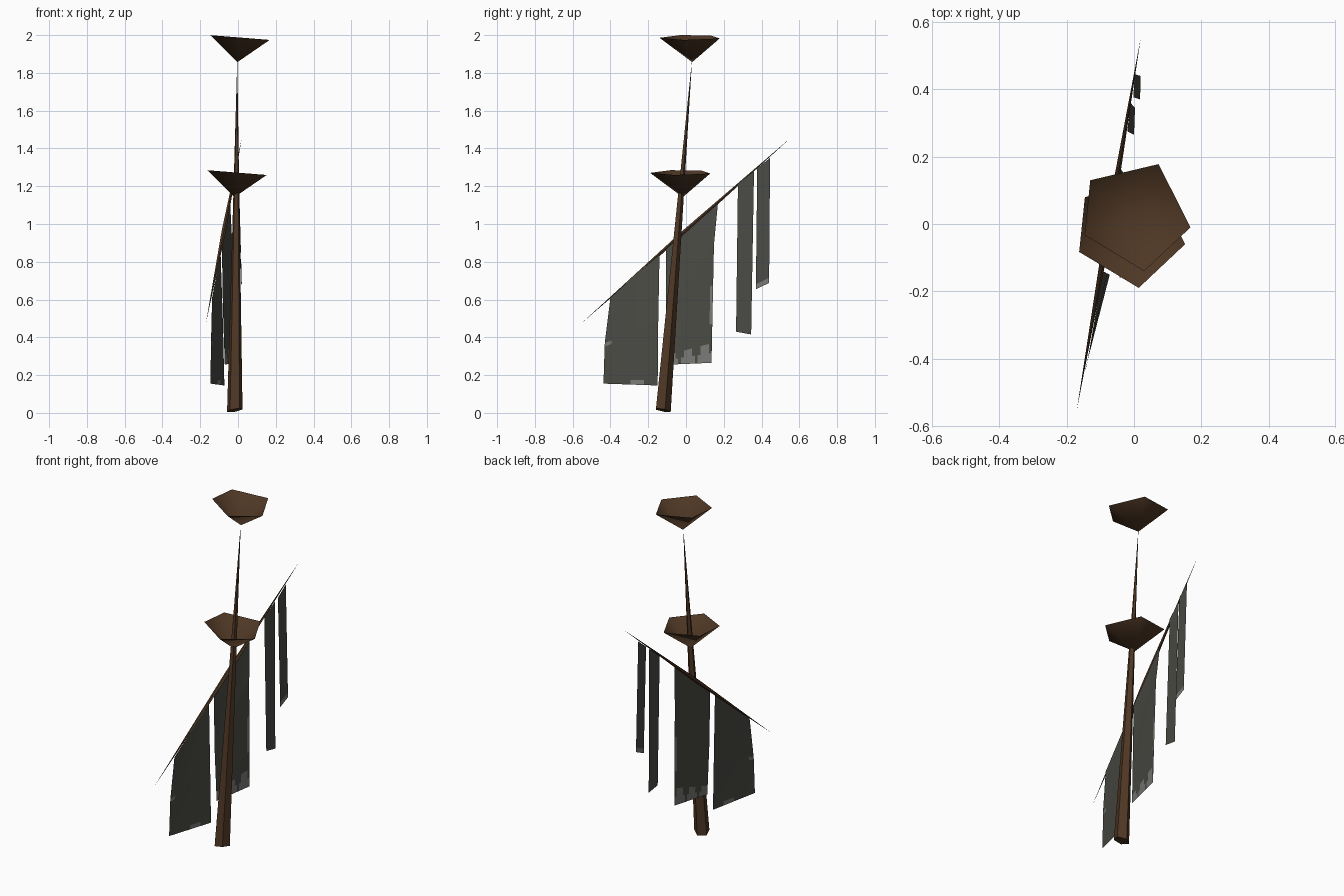
import bpy, bmesh, math
from mathutils import Vector

if "Cube" in bpy.data.objects:
    bpy.data.objects.remove(bpy.data.objects["Cube"])


def material(name, rgb):
    m = bpy.data.materials.new(name)
    m.diffuse_color = (*rgb, 1)
    m.use_nodes = True
    m.node_tree.nodes["Principled BSDF"].inputs["Base Color"].default_value = m.diffuse_color
    return m


WOOD = material("dark_wood", (0.078, 0.039, 0.018))
CLOTH = material("grey_cloth", (0.068, 0.070, 0.058))
WORN = material("worn_cloth", (0.19, 0.19, 0.18))


def make(name, verts, faces, mats, smooth=False, recalc=True):
    bm = bmesh.new()
    vs = [bm.verts.new(v) for v in verts]
    for f in faces:
        bm.faces.new([vs[i] for i in f]).smooth = smooth
    if recalc:
        bmesh.ops.recalc_face_normals(bm, faces=bm.faces)
    me = bpy.data.meshes.new(name)
    bm.to_mesh(me)
    bm.free()
    for m in mats:
        me.materials.append(m)
    ob = bpy.data.objects.new(name, me)
    bpy.context.collection.objects.link(ob)
    return ob


def spike(ring, tip):
    """Faces joining a ring of n points to a tip vertex index."""
    n = len(ring)
    return [(ring[i], ring[(i + 1) % n], tip) for i in range(n)]


# Mast: leaning five-sided spike with a slanted foot
cx, cy, r = -0.017, -0.124, 0.043
foot = []
for k in range(5):
    a = math.radians(-126 + 72 * k)
    dx, dy = r * math.cos(a), r * math.sin(a)
    foot.append((cx + dx, cy + dy, 0.014 + 0.17 * dx - 0.2 * dy))
make("mast", foot + [(-0.004, 0.032, 1.87)],
     spike(range(5), 5) + [(4, 3, 2, 1, 0)], [WOOD])

# Lookout baskets: open five-sided funnels with a tilted rim
rim = [(-0.13, 0.13), (0.073, 0.178), (0.168, -0.01), (0.03, -0.14), (-0.147, -0.033)]
for name, off in (("upper_basket", Vector((0, 0, 0))),
                  ("lower_basket", Vector((-0.016, -0.05, -0.715)))):
    pts = [Vector((x, y, 1.988 - 0.08 * x)) + off for x, y in rim]
    pts.append(Vector((-0.003, 0.033, 1.857)) + off)
    # winding runs clockwise from above, so the outside faces outward
    make(name, pts, spike(range(5), 5), [WOOD], smooth=True, recalc=False)

# Yard: slanted spar tapering to a point at both ends
a, b = Vector((-0.17, -0.553, 0.475)), Vector((0.02, 0.553, 1.455))
axis = (b - a).normalized()
side = axis.cross(Vector((0, 0, 1))).normalized()
up = side.cross(axis)
mid = (a + b) / 2
ring = [mid + 0.012 * (side * math.cos(t) + up * math.sin(t))
        for t in (2 * math.pi * k / 5 for k in range(5))]
make("yard", ring + [a, b], spike(range(5), 5) + spike(range(5), 6), [WOOD])


# Sails: sheets spanned between a left and a right edge line
def along(edge, t):
    s = t * (len(edge) - 1)
    i = min(int(s), len(edge) - 2)
    return Vector(edge[i]).lerp(Vector(edge[i + 1]), s - i)


def sail(name, left, right, worn, nu=16, nv=24):
    verts = [along(left, j / nv).lerp(along(right, j / nv), i / nu)
             for j in range(nv + 1) for i in range(nu + 1)]
    w = nu + 1
    faces = [(j * w + i, j * w + i + 1, (j + 1) * w + i + 1, (j + 1) * w + i)
             for j in range(nv) for i in range(nu)]
    ob = make(name, verts, faces, [CLOTH, WORN], recalc=False)
    # frayed patches by position across (u) and down (v) the cloth
    for k, p in enumerate(ob.data.polygons):
        u, v = (k % nu + 0.5) / nu, (k // nu + 0.5) / nv
        p.material_index = int(worn(u, v))


sail("front_sail",
     [(-0.137, -0.40, 0.61), (-0.143, -0.43, 0.37), (-0.146, -0.437, 0.155)],
     [(-0.092, -0.14, 0.845), (-0.08, -0.147, 0.48), (-0.072, -0.15, 0.145)],
     lambda u, v: (u < 0.1 and 0.5 < v < 0.56) or (0.5 < u < 0.72 and v > 0.97))
sail("main_sail",
     [(-0.085, -0.105, 0.868), (-0.08, -0.105, 0.56), (-0.07, -0.10, 0.255)],
     [(-0.042, 0.17, 1.12), (-0.03, 0.148, 0.89), (-0.02, 0.135, 0.265)],
     lambda u, v: v > 0.945 - 0.04 * math.sin(u * 17) or (u > 0.94 and 0.68 < v < 0.85))
sail("narrow_sail",
     [(-0.02, 0.275, 1.215), (0.0, 0.265, 0.43)],
     [(-0.01, 0.36, 1.277), (0.003, 0.345, 0.415)],
     lambda u, v: False, 1, 1)
sail("rear_sail",
     [(-0.002, 0.377, 1.295), (0.018, 0.37, 0.655)],
     [(0.002, 0.445, 1.35), (0.02, 0.44, 0.688)],
     lambda u, v: v > 0.97, 4, 24)
